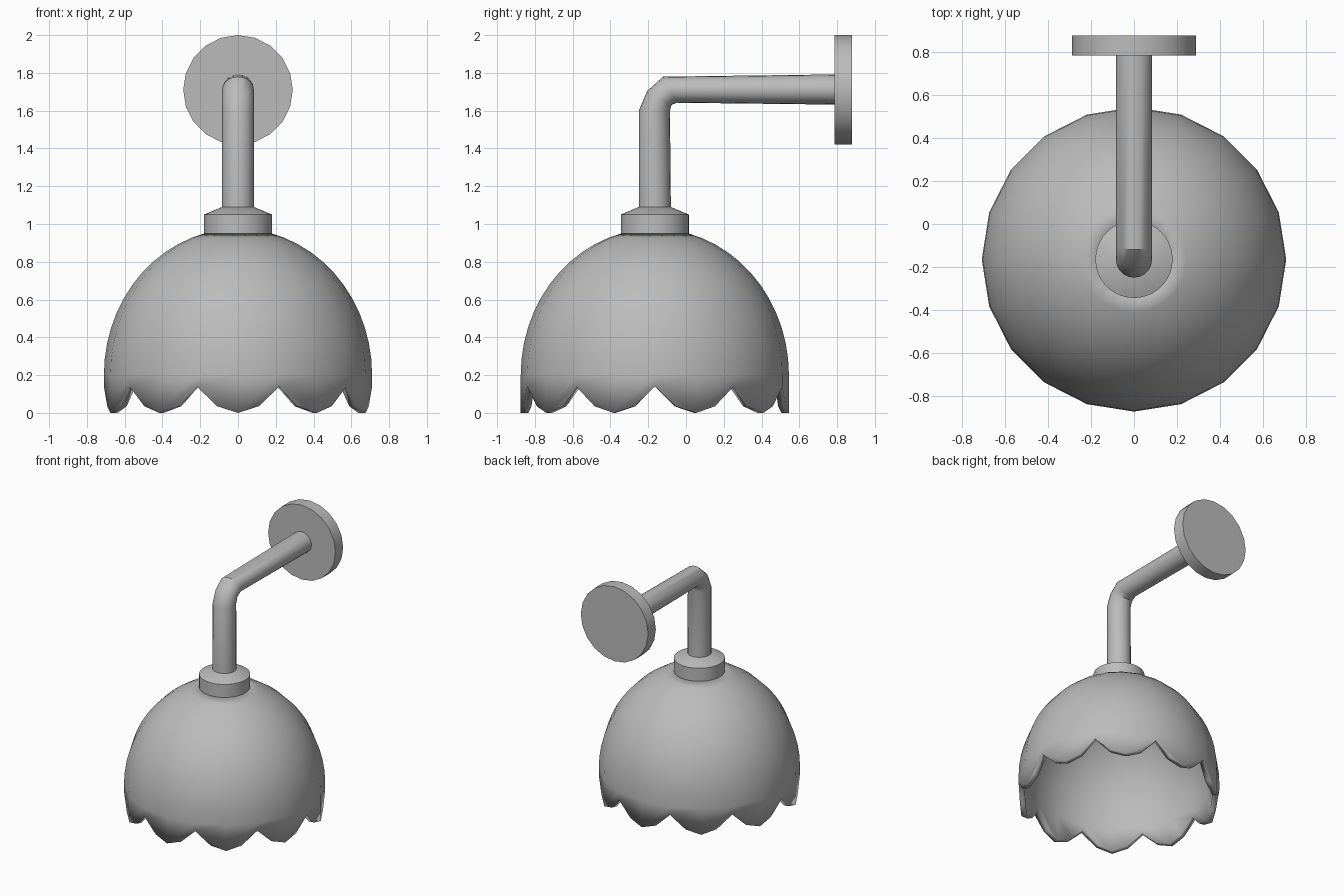
import bpy, bmesh
from math import sin, cos, pi, sqrt, radians

if "Cube" in bpy.data.objects:
    bpy.data.objects.remove(bpy.data.objects["Cube"])

GREY = (0.5, 0.5, 0.5, 1)
mat = bpy.data.materials.new("grey_metal")
mat.use_nodes = True
mat.diffuse_color = GREY
mat.node_tree.nodes["Principled BSDF"].inputs["Base Color"].default_value = GREY

AXIS_Y = -0.165   # lamp axis
SIDES = 20


def finish(name, bm):
    """Turn a bmesh into a named, smooth-shaded object."""
    bmesh.ops.recalc_face_normals(bm, faces=bm.faces)
    mesh = bpy.data.meshes.new(name)
    bm.to_mesh(mesh)
    bm.free()
    mesh.materials.append(mat)
    obj = bpy.data.objects.new(name, mesh)
    bpy.context.collection.objects.link(obj)
    bpy.ops.object.select_all(action='DESELECT')
    obj.select_set(True)
    bpy.context.view_layer.objects.active = obj
    bpy.ops.object.shade_smooth_by_angle(angle=radians(32))
    return obj


def loft(name, rings):
    """Bridge rings of points and cap both ends."""
    bm = bmesh.new()
    loops = [[bm.verts.new(p) for p in ring] for ring in rings]
    n = len(loops[0])
    for a, b in zip(loops, loops[1:]):
        for i in range(n):
            j = (i + 1) % n
            bm.faces.new((a[i], a[j], b[j], b[i]))
    bm.faces.new(loops[0])
    bm.faces.new(loops[-1])
    return finish(name, bm)


def circle(r, z, n):
    return [(r * sin(2 * pi * i / n), AXIS_Y - r * cos(2 * pi * i / n), z) for i in range(n)]


# Domed shade with a scalloped rim
R, BASE, HEIGHT, NOTCH, MID = 0.71, 0.2, 0.775, 0.14, 0.035
bm = bmesh.new()
rows = []
for k in range(13):
    t = radians(76) * (1 - k / 12)
    rows.append([bm.verts.new(p) for p in circle(R * cos(t), BASE + HEIGHT * sin(t), SIDES)])
for a, b in zip(rows, rows[1:]):
    for i in range(SIDES):
        j = (i + 1) % SIDES
        bm.faces.new((a[i], a[j], b[j], b[i]))
rim = [bm.verts.new((x, y, NOTCH * (i % 2))) for i, (x, y, z) in enumerate(circle(R, 0, SIDES))]
for i in range(SIDES):
    j = (i + 1) % SIDES
    mid = (rim[i].co + rim[j].co) / 2
    mid.z = MID
    bm.faces.new((rows[-1][i], rows[-1][j], rim[j], bm.verts.new(mid), rim[i]))
shade = finish("shade", bm)
solid = shade.modifiers.new("thickness", 'SOLIDIFY')
solid.thickness = 0.04
solid.offset = -1

# Collar above the shade
loft("collar", [circle(r, z, 40) for r, z in
                ((0.18, 0.945), (0.18, 1.05), (0.085, 1.09))])

# Bent arm: each ring spans an outer and an inner (y, z) point
spans = [((-0.25, 1.07), (-0.08, 1.07)),
         ((-0.25, 1.6), (-0.085, 1.6)),
         ((-0.205, 1.705), (-0.077, 1.63)),
         ((-0.12, 1.78), (-0.05, 1.642)),
         ((0.8, 1.792), (0.8, 1.632))]
arm_rings = []
for (oy, oz), (iy, iz) in spans:
    ring = []
    for i in range(SIDES):
        a = 2 * pi * i / SIDES
        f = (1 + cos(a)) / 2
        ring.append((0.084 * sin(a), iy + (oy - iy) * f, iz + (oz - iz) * f))
    arm_rings.append(ring)
loft("arm", arm_rings)

# Round wall plate
loft("wall_plate", [[(0.29 * sin(2 * pi * i / SIDES), y, 1.71 + 0.29 * cos(2 * pi * i / SIDES))
                     for i in range(SIDES)] for y in (0.785, 0.88)])
